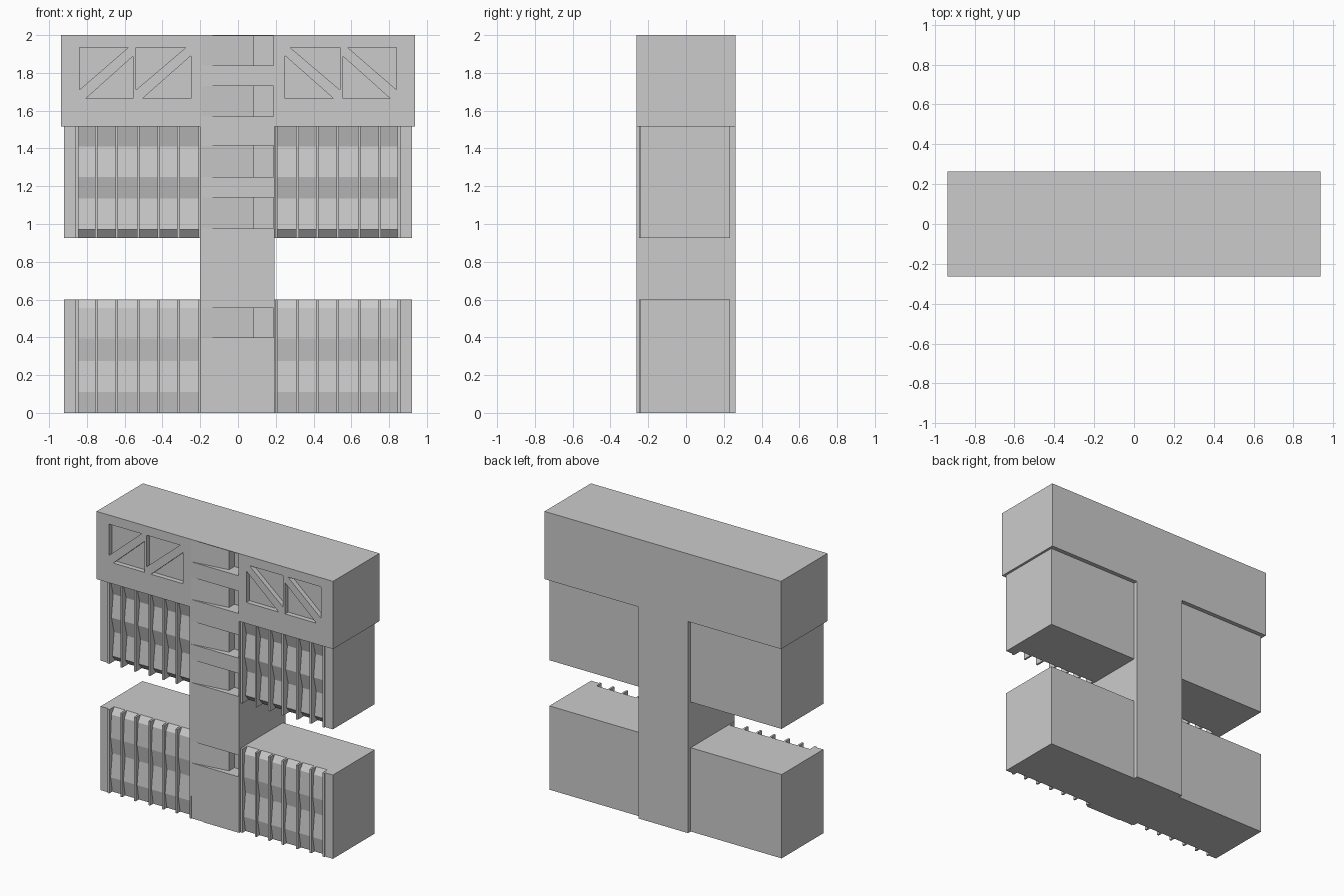
import bpy, bmesh
from mathutils import Vector

if "Cube" in bpy.data.objects:
    bpy.data.objects.remove(bpy.data.objects["Cube"])

F = 0.2625          # half depth of tower and top block
TL, TR = -0.2, 0.193  # tower sides


def prism(bm, pts, axis, a, b):
    """Extrude a 2D profile along an axis from a to b."""
    def place(p, t):
        u, v = p
        return Vector({'x': (t, u, v), 'y': (u, t, v), 'z': (u, v, t)}[axis])
    lo = [bm.verts.new(place(p, a)) for p in pts]
    hi = [bm.verts.new(place(p, b)) for p in pts]
    n = len(pts)
    bm.faces.new(lo)
    bm.faces.new(hi[::-1])
    for i in range(n):
        bm.faces.new((lo[i], hi[i], hi[(i + 1) % n], lo[(i + 1) % n]))


def box(bm, x0, x1, y0, y1, z0, z1):
    prism(bm, [(x0, y0), (x1, y0), (x1, y1), (x0, y1)], 'z', z0, z1)


def finish(bm, name):
    bmesh.ops.recalc_face_normals(bm, faces=bm.faces)
    me = bpy.data.meshes.new(name)
    bm.to_mesh(me)
    bm.free()
    ob = bpy.data.objects.new(name, me)
    bpy.context.collection.objects.link(ob)
    return ob


def carve(ob, cutter):
    mod = ob.modifiers.new("carve", 'BOOLEAN')
    mod.object, mod.operation, mod.solver = cutter, 'DIFFERENCE', 'EXACT'
    bpy.context.view_layer.objects.active = ob
    bpy.ops.object.modifier_apply(modifier=mod.name)
    bpy.data.objects.remove(cutter)


# Central tower with balconies (slanted wall running into a deep niche) and a door
bm = bmesh.new()
box(bm, TL, TR, -F, F, 0, 2)
tower = finish(bm, "central_tower")
bm = bmesh.new()
niche = [(-0.19, -F - 0.05), (-0.19, -F), (0.085, -F + 0.04),
         (0.085, -F + 0.1), (0.189, -F + 0.1), (0.189, -F - 0.05)]
for z0, z1 in [(0.4, 0.555), (0.975, 1.14), (1.25, 1.415), (1.57, 1.73), (1.84, 1.996)]:
    prism(bm, niche, 'z', z0, z1)
box(bm, -0.19, -0.09, -F - 0.05, -F + 0.006, -0.05, 0.162)
cut = finish(bm, "tower_cutter")
cut.hide_render = True
carve(tower, cut)

# Triangular truss openings of the top storey, right-hand half
triangles = [[(0.275, 1.935), (0.54, 1.935), (0.54, 1.71)],
             [(0.25, 1.89), (0.25, 1.665), (0.505, 1.665)],
             [(0.58, 1.935), (0.84, 1.935), (0.84, 1.71)],
             [(0.557, 1.887), (0.557, 1.665), (0.805, 1.665)]]

# Pleated facade profiles (y, z) from top to bottom
facades = {
    "upper": [(-0.235, 1.515), (-0.205, 1.41), (-0.225, 1.25),
              (-0.195, 1.135), (-0.215, 0.97), (-0.18, 0.927)],
    "lower": [(-0.195, 0.6), (-0.225, 0.555), (-0.235, 0.395),
              (-0.215, 0.275), (-0.235, 0.11), (-0.215, 0)],
}
BACK = 0.232
ribs = [0.203, 0.315, 0.42, 0.528, 0.642, 0.75, 0.852]

for side, s, inner in [("right", 1, TR), ("left", -1, TL)]:
    # Overhanging top block
    bm = bmesh.new()
    box(bm, inner, s * 0.937, -F, F, 1.515, 2)
    top = finish(bm, f"top_block_{side}")
    bm = bmesh.new()
    for tri in triangles:
        prism(bm, [(s * x, z) for x, z in tri], 'y', -F - 0.05, -F + 0.035)
    cut = finish(bm, f"truss_cutter_{side}")
    cut.hide_render = True
    carve(top, cut)

    for level, prof in facades.items():
        z1, z0 = prof[0][1], prof[-1][1]
        # Wing body with pleated window front
        bm = bmesh.new()
        prism(bm, prof + [(BACK, z0), (BACK, z1)], 'x', inner, s * 0.855)
        finish(bm, f"{level}_wing_{side}")
        # Solid end wall
        bm = bmesh.new()
        box(bm, s * 0.855, s * 0.92, -0.24, BACK, z0, z1)
        finish(bm, f"{level}_end_wall_{side}")
        # Vertical ribs
        bm = bmesh.new()
        for x in ribs:
            box(bm, s * x - 0.007, s * x + 0.007, -0.25, -0.17, z0, z1)
        finish(bm, f"{level}_ribs_{side}")
